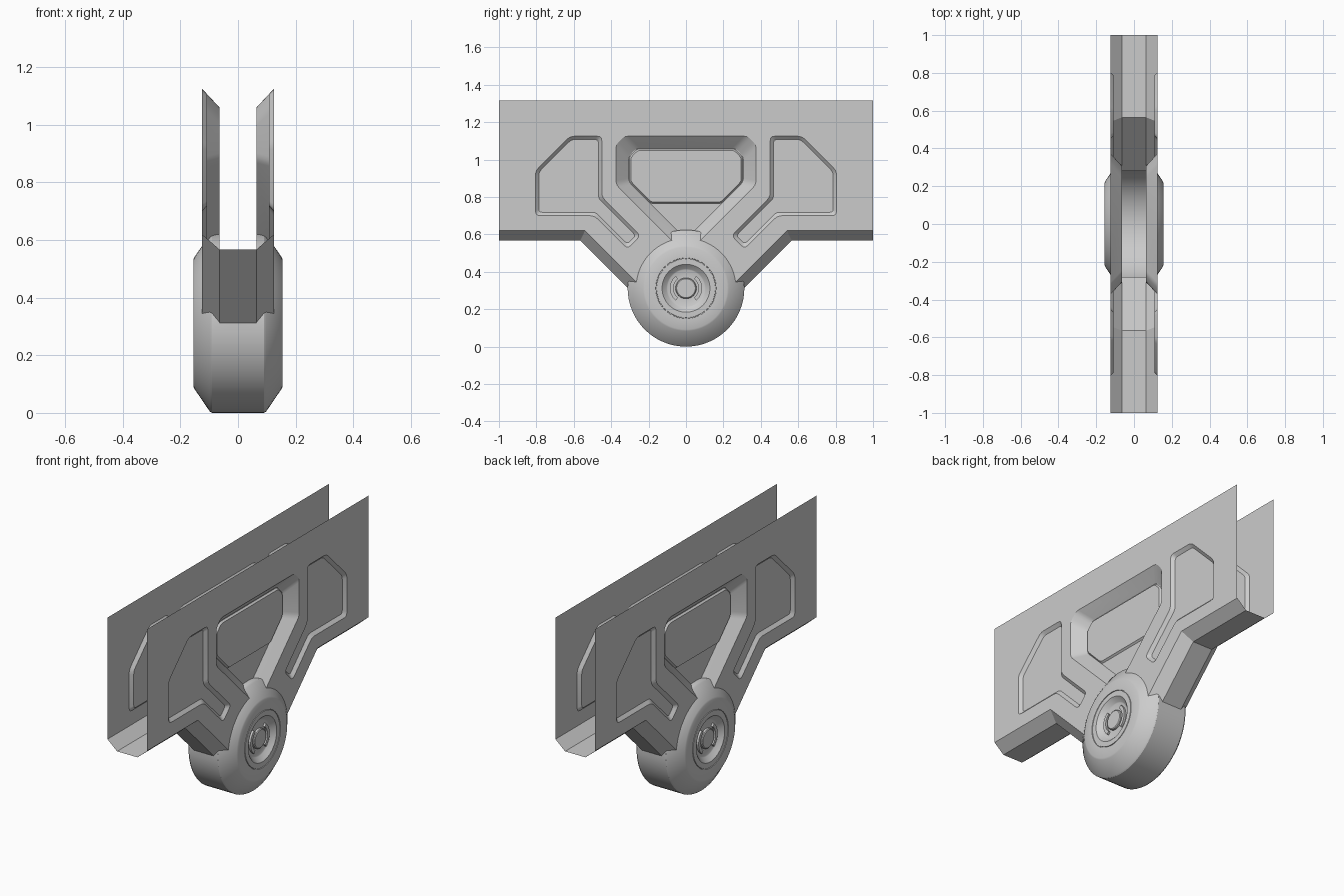
import bpy, bmesh
from math import sin, cos, pi, radians
from mathutils import Vector

if "Cube" in bpy.data.objects:
    bpy.data.objects.remove(bpy.data.objects["Cube"])

SIDE, DEEP = 0.125, 0.064      # outer wall and deep recess, half widths
HUB_Z, HUB_R = 0.312, 0.312


def finish(bm, name, mirror=True):
    """Make an object from bm, mirrored across x, smooth with sharp edges."""
    bm.normal_update()
    for f in bm.faces:
        if f.normal.x < -1e-3:
            f.normal_flip()
    me = bpy.data.meshes.new(name)
    bm.to_mesh(me)
    bm.free()
    me.shade_smooth()
    me.set_sharp_from_angle(angle=radians(30))
    ob = bpy.data.objects.new(name, me)
    bpy.context.collection.objects.link(ob)
    if mirror:
        mod = ob.modifiers.new("Mirror", 'MIRROR')
        mod.use_axis[0] = True
        mod.merge_threshold = 0.0005
    return ob


def rounded(pts, r, n=3):
    """Round the corners of a closed (y, z) outline."""
    out = []
    for i, p in enumerate(pts):
        p, a, b = Vector(p), Vector(pts[i - 1]), Vector(pts[(i + 1) % len(pts)])
        s, e = p + (a - p).normalized() * r, p + (b - p).normalized() * r
        for k in range(n + 1):
            t = k / n
            out.append(s * (1 - t) ** 2 + p * 2 * t * (1 - t) + e * t * t)
    return out


def inset(pts, d):
    """Offset a clockwise (y, z) outline inwards by d."""
    out = []
    for i, p in enumerate(pts):
        p, a, b = Vector(p), Vector(pts[i - 1]), Vector(pts[(i + 1) % len(pts)])
        u, v = (p - a).normalized(), (b - p).normalized()
        nu, nv = Vector((u.y, -u.x)), Vector((v.y, -v.x))
        out.append(p + (nu + nv) * d / (1 + nu.dot(nv)))
    return out


def ring(bm, pts, x):
    return [bm.verts.new((x, p[0], p[1])) for p in pts]


def bridge(bm, a, b, closed=True):
    for i in range(len(a) if closed else len(a) - 1):
        j = (i + 1) % len(a)
        bm.faces.new((a[i], a[j], b[j], b[i]))


def loop_edges(bm, vs):
    return [bm.edges.new((vs[i - 1], vs[i])) if not bm.edges.get((vs[i - 1], vs[i]))
            else bm.edges.get((vs[i - 1], vs[i])) for i in range(len(vs))]


def fill(bm, *loops):
    edges = [e for vs in loops for e in loop_edges(bm, vs)]
    bmesh.ops.triangle_fill(bm, use_beauty=True, edges=edges, normal=(1, 0, 0))


# Side walls with recesses, chamfered lower edge and underside
bm = bmesh.new()
arm_top = [(-1, 0.62), (-0.54, 0.62), (-0.2, 0.28)]
arm_low = [(-1, 0.567), (-0.565, 0.567), (-0.28, 0.282)]
flip = lambda pts: [(-y, z) for y, z in pts]
left, right = ring(bm, arm_top, SIDE), ring(bm, flip(arm_top), SIDE)
top = ring(bm, [(1, 1.315), (-1, 1.315)], SIDE)
for upper, low in ((left, arm_low), (right, flip(arm_low))):
    chamfer, middle = ring(bm, low, DEEP), ring(bm, low, 0)
    bridge(bm, upper, chamfer, False)
    bridge(bm, chamfer, middle, False)
    bm.normal_update()
    for f in bm.faces:
        if f.normal.z > 1e-3:
            f.normal_flip()

# shallow recess panels, front and back
pocket = [(-0.62, 1.125), (-0.45, 1.125), (-0.45, 0.80), (-0.243, 0.593),
          (-0.313, 0.523), (-0.49, 0.70), (-0.805, 0.70), (-0.805, 0.94)]
holes = []
for s in (1, -1):
    place = lambda pts: [(s * p[0], p[1]) for p in pts]
    outer = ring(bm, place(rounded(pocket, 0.025)), SIDE)
    inner = ring(bm, place(rounded(inset(pocket, 0.018), 0.018)), 0.108)
    bridge(bm, outer, inner)
    fill(bm, inner)
    holes.append(outer)

# deep window recess narrowing to the hub
window = [(-0.33, 1.125), (0.33, 1.125), (0.374, 1.08), (0.374, 0.866),
          (0, 0.492), (-0.374, 0.866), (-0.374, 1.08)]
window_in = [(-0.265, 1.06), (0.265, 1.06), (0.307, 1.016), (0.307, 0.882),
             (0, 0.575), (-0.307, 0.882), (-0.307, 1.016)]
outer = ring(bm, rounded(window, 0.02), SIDE)
inner = ring(bm, rounded(window_in, 0.02), DEEP)
bridge(bm, outer, inner)
fill(bm, inner)
fill(bm, left + right[::-1] + top, outer, *holes)
finish(bm, "bracket_body")

# Raised window panels
bm = bmesh.new()
panel = [(-0.26, 1.057), (0.26, 1.057), (0.303, 1.014), (0.303, 0.88),
         (0.19, 0.765), (-0.19, 0.765), (-0.303, 0.88), (-0.303, 1.014)]
low = ring(bm, rounded(panel, 0.015), DEEP)
high = ring(bm, rounded(inset(panel, 0.008), 0.015), DEEP + 0.01)
bridge(bm, low, high)
fill(bm, high)
finish(bm, "window_panel")


def arc(r, a0, a1, n):
    return [(r * cos(a0 + (a1 - a0) * i / n), HUB_Z + r * sin(a0 + (a1 - a0) * i / n))
            for i in range(n + 1)]


# Hub: turned profile (x, radius), plus the lower rim joining both sides
bm = bmesh.new()
N = 64
profile = [(DEEP, HUB_R), (0.09, HUB_R), (0.098, 0.307), (0.151, 0.229), (0.155, 0.22),
           (0.155, 0.162), (0.151, 0.161), (0.151, 0.158), (0.155, 0.157),
           (0.155, 0.128), (0.150, 0.122), (0.131, 0.104), (0.128, 0.098),
           (0.128, 0.056), (0.138, 0.055), (0.142, 0.050)]
rings = [ring(bm, arc(r, 0, 2 * pi, N)[:-1], x) for x, r in profile]
for a, b in zip(rings, rings[1:]):
    bridge(bm, a, b)
bm.faces.new(rings[-1])
half = rings[0][N // 2:] + rings[0][:1]
bridge(bm, ring(bm, arc(HUB_R, pi, 2 * pi, N // 2), 0), half, False)
bm.normal_update()
for f in bm.faces:     # rim faces point away from the axle
    c = f.calc_center_median() - Vector((0, 0, HUB_Z))
    if abs(f.normal.x) < 1e-3 and f.normal.dot(c) < 0:
        f.normal_flip()
finish(bm, "hub")

# Curved clips on both sides of the axle bolt
bm = bmesh.new()
for mid in (0, pi):
    a0, a1 = mid - radians(50), mid + radians(50)
    outline = arc(0.086, a0, a1, 14) + arc(0.067, a1, a0, 14)
    base, cap = ring(bm, outline, 0.128), ring(bm, outline, 0.14)
    bridge(bm, base, cap)
    bm.faces.new(cap)
bmesh.ops.recalc_face_normals(bm, faces=bm.faces)
finish(bm, "axle_clips")
